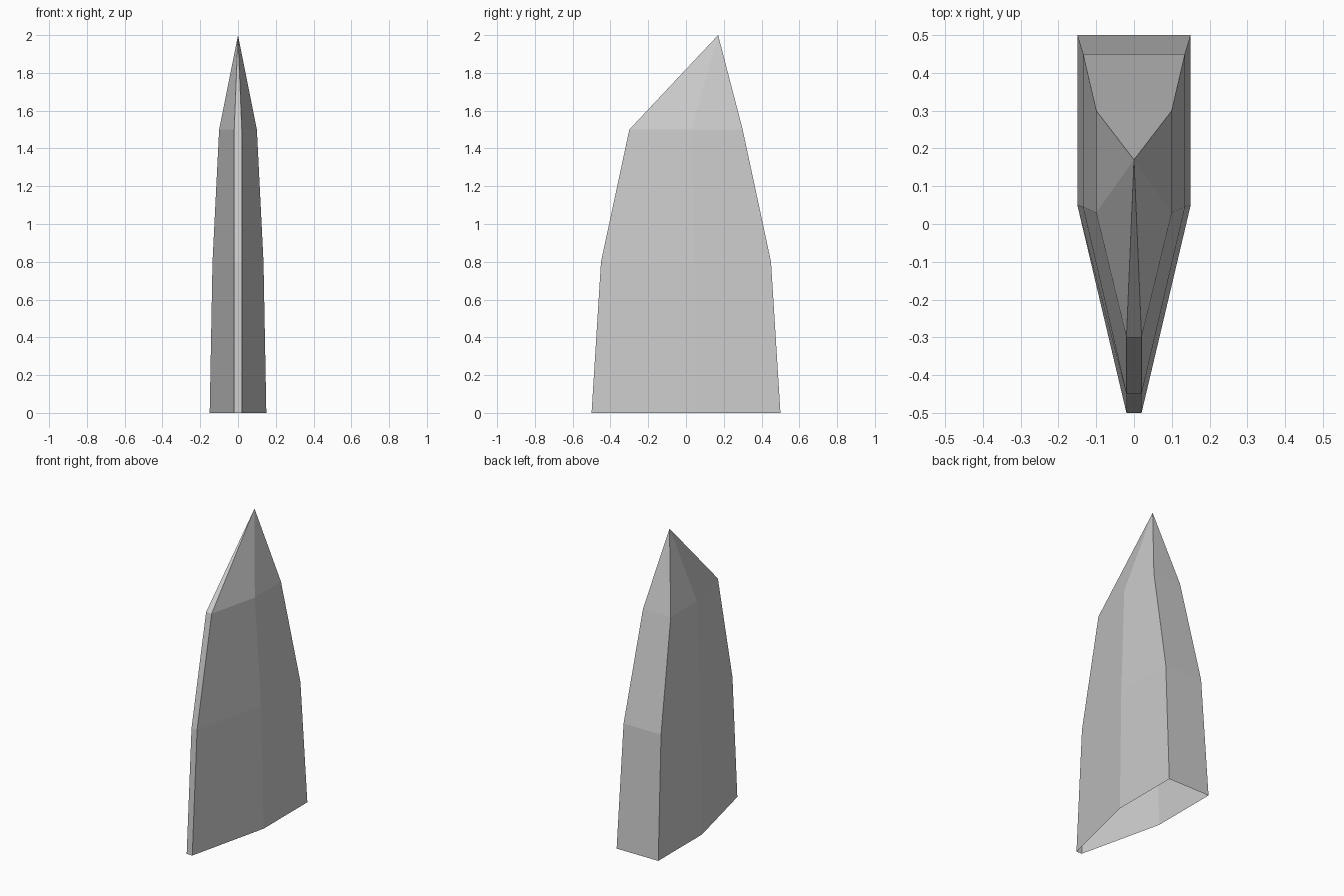
import bpy, bmesh

if "Cube" in bpy.data.objects:
    bpy.data.objects.remove(bpy.data.objects["Cube"])

# Stacked six-sided rings: height, front half width, back half width, y extent, shoulder y
RINGS = [
    (0.0, 0.02, 0.15, 0.50, 0.05),
    (0.8, 0.02, 0.135, 0.45, 0.045),
    (1.5, 0.02, 0.10, 0.30, 0.03),
]
APEX = (0, 0.17, 2.0)


def add_ring(bm, z, front, back, depth, shoulder):
    half = [(front, -depth), (back, shoulder), (back, depth)]
    outline = half + [(-x, y) for x, y in reversed(half)]
    return [bm.verts.new((x, y, z)) for x, y in outline]


# Pointed shard shell, open at the bottom
bm = bmesh.new()
rings = [add_ring(bm, *r) for r in RINGS]
tip = bm.verts.new(APEX)
for i in range(6):
    j = (i + 1) % 6
    for low, high in zip(rings, rings[1:]):
        bm.faces.new((low[i], low[j], high[j], high[i]))
    bm.faces.new((rings[-1][i], rings[-1][j], tip))

mesh = bpy.data.meshes.new("pointed_shard")
bm.to_mesh(mesh)
bm.free()
shard = bpy.data.objects.new("pointed_shard", mesh)
bpy.context.collection.objects.link(shard)
